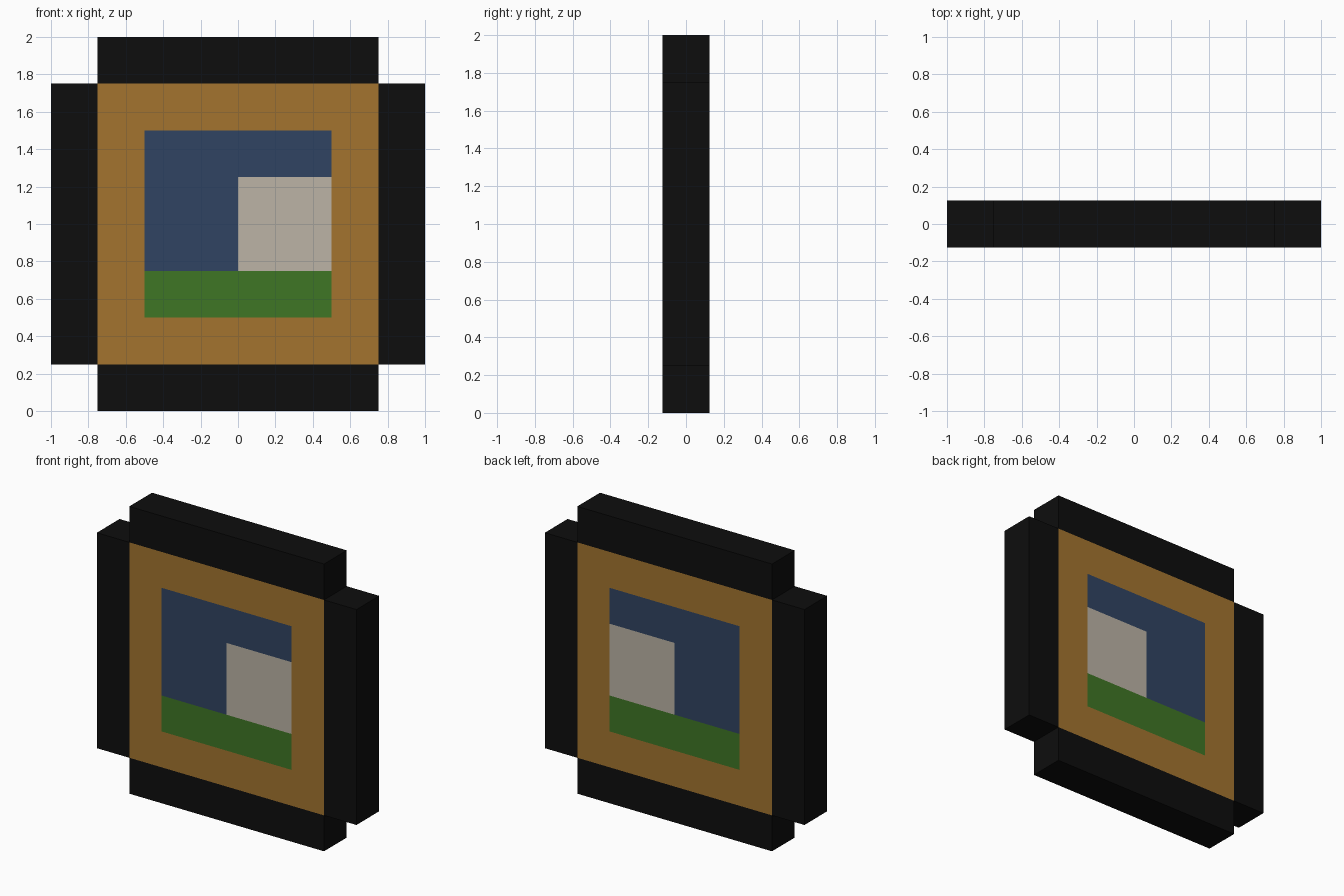
import bpy
import bmesh

if "Cube" in bpy.data.objects:
    bpy.data.objects.remove(bpy.data.objects["Cube"])

DEPTH = 0.125  # half thickness shared by every block


def srgb(r, g, b):
    def lin(c):
        c /= 255
        return c / 12.92 if c <= 0.04045 else ((c + 0.055) / 1.055) ** 2.4
    return (lin(r), lin(g), lin(b), 1)


def material(name, rgb):
    m = bpy.data.materials.new(name)
    m.diffuse_color = srgb(*rgb)
    m.use_nodes = True
    m.node_tree.nodes["Principled BSDF"].inputs["Base Color"].default_value = m.diffuse_color
    return m


black = material("black", (13, 13, 13))
wood = material("golden_brown", (163, 116, 47))
blue = material("dusk_blue", (48, 68, 98))
stone = material("warm_grey", (188, 180, 166))
green = material("grass_green", (63, 118, 37))


def block(name, x0, x1, z0, z1, mat):
    bm = bmesh.new()
    bmesh.ops.create_cube(bm, size=1)
    for v in bm.verts:
        v.co.x = x1 if v.co.x > 0 else x0
        v.co.y = DEPTH if v.co.y > 0 else -DEPTH
        v.co.z = z1 if v.co.z > 0 else z0
    me = bpy.data.meshes.new(name)
    bm.to_mesh(me)
    bm.free()
    me.materials.append(mat)
    ob = bpy.data.objects.new(name, me)
    bpy.context.collection.objects.link(ob)
    return ob


# Black outer border
block("border_bottom", -0.75, 0.75, 0.0, 0.25, black)
block("border_top", -0.75, 0.75, 1.75, 2.0, black)
block("border_left", -1.0, -0.75, 0.25, 1.75, black)
block("border_right", 0.75, 1.0, 0.25, 1.75, black)

# Wooden frame ring
block("frame_bottom", -0.75, 0.75, 0.25, 0.5, wood)
block("frame_top", -0.75, 0.75, 1.5, 1.75, wood)
block("frame_left", -0.75, -0.5, 0.5, 1.5, wood)
block("frame_right", 0.5, 0.75, 0.5, 1.5, wood)

# Picture of sky, building and grass, flush on both sides
block("picture_grass", -0.5, 0.5, 0.5, 0.75, green)
block("picture_building", 0.0, 0.5, 0.75, 1.25, stone)
block("picture_sky_side", -0.5, 0.0, 0.75, 1.25, blue)
block("picture_sky_top", -0.5, 0.5, 1.25, 1.5, blue)
